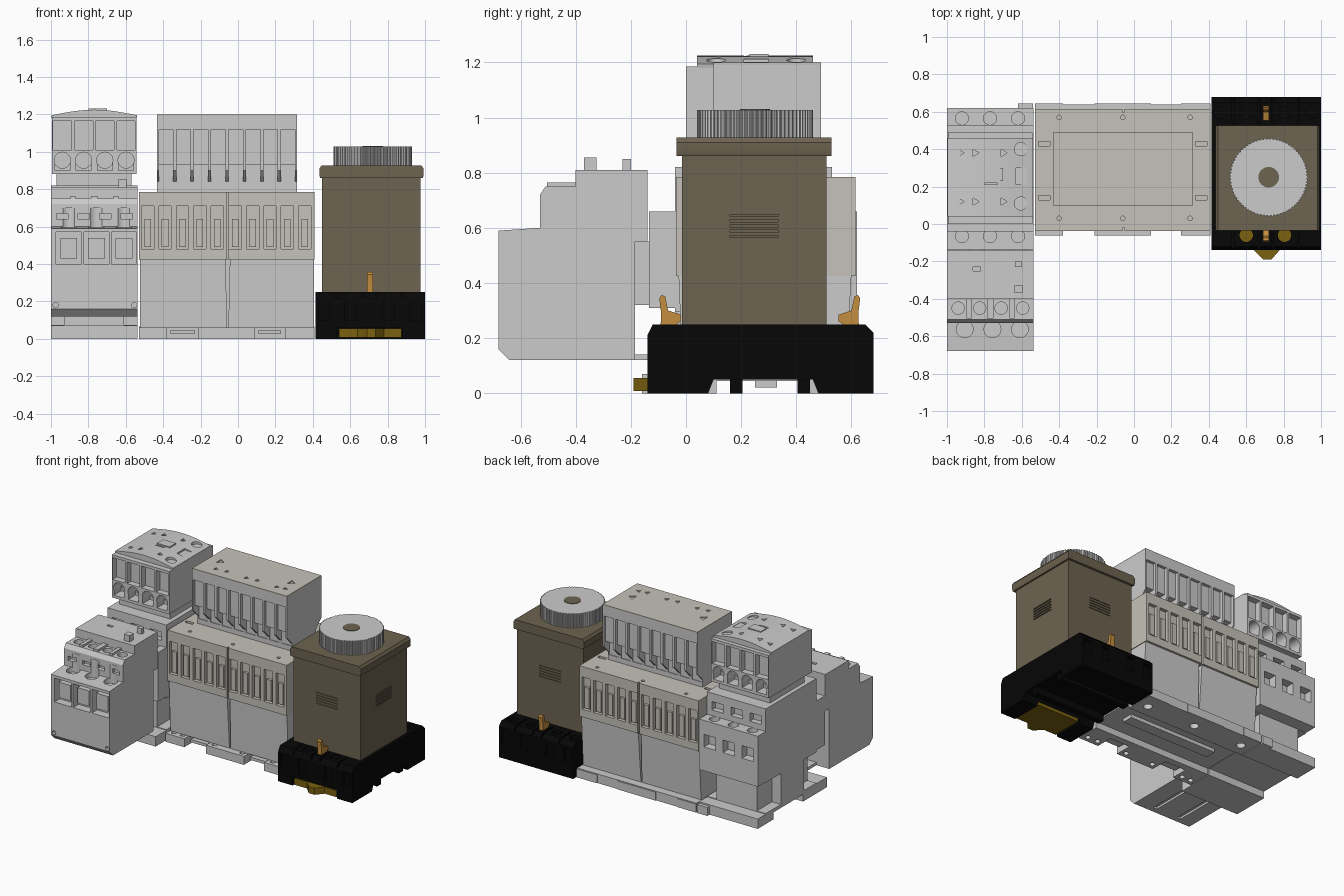
import bpy, bmesh, math
from mathutils import Vector

if "Cube" in bpy.data.objects:
    bpy.data.objects.remove(bpy.data.objects["Cube"])


def mat(name, *rgb):
    m = bpy.data.materials.new(name)
    m.diffuse_color = (*rgb, 1)
    m.use_nodes = True
    m.node_tree.nodes["Principled BSDF"].inputs["Base Color"].default_value = m.diffuse_color
    return m


BROWN = mat("brown", .155, .125, .08)
BLACK = mat("black", .002, .002, .002)
GOLD = mat("dark_gold", .2, .12, .005)
ORANGE = mat("orange", .55, .27, .05)
BEIGE = mat("beige", .56, .54, .48)


def extrude(name, pts, axis, a, b, m=None):
    """Closed profile pushed along an axis: x takes (y,z), y takes (x,z), z takes (x,y)."""
    place = {'x': lambda p, q: (a, p, q), 'y': lambda p, q: (p, a, q), 'z': lambda p, q: (p, q, a)}[axis]
    bm = bmesh.new()
    face = bm.faces.new([bm.verts.new(place(*p)) for p in pts])
    ext = bmesh.ops.extrude_face_region(bm, geom=[face])['geom']
    d = Vector((axis == 'x', axis == 'y', axis == 'z')) * (b - a)
    bmesh.ops.translate(bm, verts=[v for v in ext if isinstance(v, bmesh.types.BMVert)], vec=d)
    bmesh.ops.recalc_face_normals(bm, faces=bm.faces)
    me = bpy.data.meshes.new(name)
    bm.to_mesh(me)
    bm.free()
    ob = bpy.data.objects.new(name, me)
    bpy.context.collection.objects.link(ob)
    if m:
        me.materials.append(m)
    return ob


def box(name, x0, x1, y0, y1, z0, z1, m=None):
    return extrude(name, [(x0, y0), (x1, y0), (x1, y1), (x0, y1)], 'z', z0, z1, m)


def cyl(name, p, q, r, axis, a, b, m=None, n=24):
    c = [(p + r * math.cos(2 * math.pi * i / n), q + r * math.sin(2 * math.pi * i / n)) for i in range(n)]
    return extrude(name, c, axis, a, b, m)


def cut(ob, cutters):
    """Subtract the cutters and remove them."""
    bm = bmesh.new()
    for c in cutters:
        bm.from_mesh(c.data)
        bpy.data.objects.remove(c)
    me = bpy.data.meshes.new("cutter")
    bm.to_mesh(me)
    bm.free()
    c = bpy.data.objects.new("cutter", me)
    c.hide_render = True
    bpy.context.collection.objects.link(c)
    mod = ob.modifiers.new("cut", 'BOOLEAN')
    mod.operation, mod.solver, mod.object, mod.use_self = 'DIFFERENCE', 'EXACT', c, True
    dg = bpy.context.evaluated_depsgraph_get()
    new = bpy.data.meshes.new_from_object(ob.evaluated_get(dg))
    ob.modifiers.clear()
    ob.data = new
    bpy.data.objects.remove(c)


def bx(*a):
    return box("c", *a)


def hole(x, y, r, z0, z1):
    return cyl("c", x, y, r, 'z', z0, z1)


L, R = -1.0, -.537          # sides of the left unit
POLES = (-.92, -.77, -.62)

# Left contactor: stepped body with front and rear terminals
body = extrude("contactor_body", [(-.16, 0), (.62, 0), (.62, .07), (.53, .07), (.53, .3), (.62, .3), (.62, .66),
               (.53, .66), (.53, .82), (-.04, .82), (-.04, .66), (-.135, .66), (-.135, .31), (-.04, .31),
               (-.04, .07), (-.16, .07)], 'x', L, R)
cs = [bx(-1.1, -.4, .11, .44, -.1, .05)]
for x in POLES:
    for y, d in ((.565, 1), (-.065, -1)):
        cs.append(hole(x, y, .035, .62, .7))
        y1 = .62 if d > 0 else -.135
        cs.append(bx(x - .045, x + .045, *sorted((y1 - .06 * d, y1 + .1 * d)), .47, .56))
        y2 = .53 if d > 0 else -.04
        cs.append(bx(x - .045, x + .045, *sorted((y2 - .04 * d, y2 + .05 * d)), .7, .76))
for y0, y1 in ((.36, .6), (-.1, .1)):
    for x0, x1 in ((-.61, -.5), (-1.05, -.93)):
        cs.append(bx(x0, x1, y0, y1, .075, .295))
cut(body, cs)
box("contactor_base_tab", -.62, -.54, .6, .645, 0, .06)

# Auxiliary contact block on the left contactor
box("auxiliary_neck", -.97, -.57, .05, .44, .81, .9)
aux = box("auxiliary_block", L + .005, R - .005, 0, .49, .88, 1.185)
cs = []
for i in range(4):
    x = -.939 + .1135 * i
    for d, y in ((-1, 0), (1, .49)):
        cs.append(bx(x - .049, x + .049, *sorted((y - .045 * d, y + .05 * d)), 1.01, 1.165))
        cs.append(cyl("c", x, .955, .043, 'y', *sorted((y - .09 * d, y + .05 * d))))
        cs.append(bx(x - .04, x + .04, *sorted((y - .08 * d, y + .05 * d)), .9, .955))
cut(aux, cs)
arch = [(L + .003 + .458 * i / 12, 1.195 + .03 * math.sin(math.pi * i / 12)) for i in range(13)]
cap = extrude("auxiliary_cap", [(L + .003, 1.18)] + arch + [(R - .005, 1.18)], 'y', .04, .46)
cut(cap, [hole(-.605, .4, .035, 1.195, 1.3), hole(-.605, .11, .035, 1.195, 1.3),
          bx(-.63, -.575, .21, .3, 1.2, 1.3), bx(-.8, -.73, .21, .22, 1.2, 1.3)]
    + [cyl("c", x, y, .022, 'z', 1.2, 1.3, None, 3) for x in (-.93, -.85, -.7) for y in (.12, .38)])
box("auxiliary_slider", -.8, -.7, .23, .3, 1.2, 1.231)

# Overload relay at the front
relay = extrude("overload_relay", [(-.64, .12), (-.185, .12), (-.185, .55), (-.14, .55), (-.14, .81), (-.4, .81),
                (-.4, .75), (-.51, .75), (-.53, .72), (-.53, .6), (-.68, .59), (-.68, .16)], 'x', L, R)
cs = []
for x in (-.905, -.757, -.61):
    cs += [bx(x - .067, x + .067, -.75, -.62, .4, .57), hole(x, -.563, .045, .565, .7)]
for x in (-.94, -.825, -.71, -.595):
    cs += [hole(x, -.45, .033, .7, .8), bx(x - .03, x + .03, -.6, -.5, .64, .67)]
for x in (-.975, -.555):
    cs.append(cyl("c", x, .18, .014, 'y', -.75, -.66))
for x in (-.88, -.68):
    cs.append(bx(x - .015, x + .015, -.6, -.25, .05, .135))
cs += [bx(-.86, -.82, -.25, -.23, .79, .9)]
cut(relay, cs)
for x in (-.905, -.757, -.61):
    box("relay_terminal_clamp", x - .045, x + .045, -.66, -.61, .43, .54)
box("reset_button", -.64, -.595, -.37, -.325, .8, .855)
box("test_button", -.635, -.6, -.23, -.2, .8, .85)
for x0, x1 in ((-.895, -.87), (-.785, -.75), (-.665, -.64)):
    box("relay_rib", x0, x1, -.505, -.395, .74, .765)
box("relay_hook", -.9, -.64, -.19, -.03, .12, .14)
for x in POLES:
    box("relay_prong", x - .04, x + .04, -.19, -.13, .32, .55)

# Wide central contactor: base plate, feet, body, terminal strips
A, B = -.53, .41
base = box("wide_base_plate", A, B, .06, .64, 0, .065)
cut(base, [bx(-.7, .5, .11, .44, -.1, .045)]
    + [hole(x, .53, .03, -.1, .055) for x in (-.45, -.06, .33)])
box("rail_clip", -.4, .3, .25, .33, .02, .05)
for x0, x1 in ((A, -.38), (-.21, .09), (.25, B)):
    foot = box("front_foot", x0, x1, -.062, .08, 0, .06)
    cut(foot, [hole(x, -.02, .018, -.1, .2) for x in (x0 + .04, x1 - .04)])
    box("rear_foot", x0, x1, .6, .645, 0, .06)
for x0, x1 in ((-.38, -.21), (.09, .25)):
    box("front_latch", x0 + .02, x1 - .02, -.02, .1, .025, .045)
lower = extrude("wide_lower_body", [(-.012, .06), (.58, .06), (.6, .43), (-.027, .43)], 'x', A + .005, B - .005)
cut(lower, [extrude("c", [(-.052, .04), (-.058, .04), (-.067, .44), (-.043, .44)], 'y', *s)
            for s in ((-.1, .02), (.55, .7))])
strip = box("wide_terminal_strip", A, B, -.037, .615, .425, .785, BEIGE)
cs = []
cols = [-.483 + .093 * i + (.003 if i > 4 else 0) for i in range(10)]
for x in cols:
    for y0, y1 in ((-.1, -.012), (.59, .7)):
        cs.append(bx(x - .033, x + .033, y0, y1, .48, .71))
for y0, y1 in ((-.1, -.022), (.6, .7)):
    cs.append(bx(-.062, -.05, y0, y1, .3, .9))
for x in (-.48, .36):
    for y in (.14, .43):
        cs.append(bx(x - .03, x + .03, y - .012, y + .012, .77, .9))
for x in (-.4, -.06, .3):
    for y in (.03, .57):
        cs.append(hole(x, y, .012, .77, .9))
cut(strip, cs)
for x in cols:
    for y0, y1 in ((-.03, 0), (.58, .608)):
        box("terminal_shutter", x - .018, x + .018, y0, y1, .49, .64, BEIGE)

# Upper contact block of the central unit
upper = extrude("upper_block", [(.16, .78), (.43, .78), (.43, .84), (.49, .9), (.49, 1.192), (.1, 1.192),
                (.1, .9), (.16, .84)], 'x', -.432, .315)
cs = []
for i in range(8):
    x = -.385 + .0932 * i
    for d, y in ((-1, .1), (1, .49)):
        cs.append(bx(x - .038, x + .038, *sorted((y - .022 * d, y + .05 * d)), .925, 1.12))
        cs.append(bx(x - .038, x + .038, *sorted((y - .065 * d, y + .05 * d)), .82, .93))
cut(upper, cs)
top = box("upper_block_cover", -.432, .315, .1, .49, 1.19, 1.2, BEIGE)
cut(top, [cyl("c", x, .18 + .01 * (i % 2), .02, 'z', 1.193, 1.3, None, 3)
          for i, x in enumerate((-.3, -.22, -.06, .02, .18, .24))]
    + [cyl("c", x, .29, .03, 'z', 1.193, 1.3, None, 3) for x in (-.34, .22)])

# Timer socket
socket = extrude("timer_socket", [(-.14, 0), (.08, 0), (.1, .05), (.46, .05), (.48, 0), (.68, 0), (.68, .22),
                 (.65, .25), (-.12, .25), (-.14, .21)], 'x', .415, 1, BLACK)
cs = [bx(.53, .88, -.2, .09, -.1, .06)]
for x in (.6, .805):
    cs += [hole(x, -.06, .036, .03, .4)]
for x in (.46, .6, .805, .95):
    cs += [hole(x, .595, .033, .18, .4), bx(x - .03, x + .03, -.2, -.115, .1, .2),
           bx(x - .03, x + .03, .655, .75, .1, .2)]
for x in (.53, .67, .74, .88):
    cs += [bx(x - .006, x + .006, -.2, -.03, .22, .4), bx(x - .006, x + .006, .54, .8, .22, .4)]
cut(socket, cs)
for y in (.16, .405):
    box("socket_leg", .43, .985, y, y + .045, 0, .06, BLACK)
extrude("socket_latch", [(.54, -.138), (.64, -.138), (.69, -.19), (.735, -.19), (.78, -.138), (.875, -.138),
        (.875, .085), (.54, .085)], 'z', .008, .055, GOLD)

# Timer housing with vents on all four sides
house = box("timer_housing", .45, .977, -.015, .51, .245, .87, BROWN)
cs = []
for i in range(5):
    z0 = .565 + .019 * i
    for y in (-.015, .51):
        cs.append(bx(.63, .8, y - .006, y + .006, z0, z0 + .008))
    for x in (.45, .977):
        cs.append(bx(x - .006, x + .006, .16, .335, z0, z0 + .008))
cut(house, cs)
extrude("timer_lid", [(.44, .86), (.988, .86), (.993, .875), (.993, .91), (.98, .928), (.448, .928),
        (.435, .91), (.435, .875)], 'y', -.035, .527, BROWN)

# Ribbed knob with a hub
N = 72
ribs = [(.72 + r * math.cos(t), .25 + r * math.sin(t)) for i in range(N)
        for k, r in enumerate((.21, .21, .204, .204)) for t in [2 * math.pi * (i + k / 4) / N]]
extrude("timer_knob", ribs, 'z', .925, 1.028)
cyl("knob_hub", .72, .25, .055, 'z', .95, 1.031, BROWN, 32)

# Retaining clips front and rear
clip = [(-.1, .08), (-.06, .08), (-.03, .255), (-.018, .26), (-.018, .285), (-.065, .3), (-.075, .35),
        (-.088, .357), (-.097, .345), (-.09, .29)]
for name, f in (("front_clip", lambda y: y), ("rear_clip", lambda y: .535 - y)):
    extrude(name, [(f(y), z) for y, z in clip], 'x', .69, .722, ORANGE)

# Keep sharp edges while rounding the cylinders
for o in bpy.context.scene.objects:
    o.select_set(o.type == 'MESH')
bpy.context.view_layer.objects.active = body
bpy.ops.object.shade_smooth_by_angle(angle=math.radians(25))
